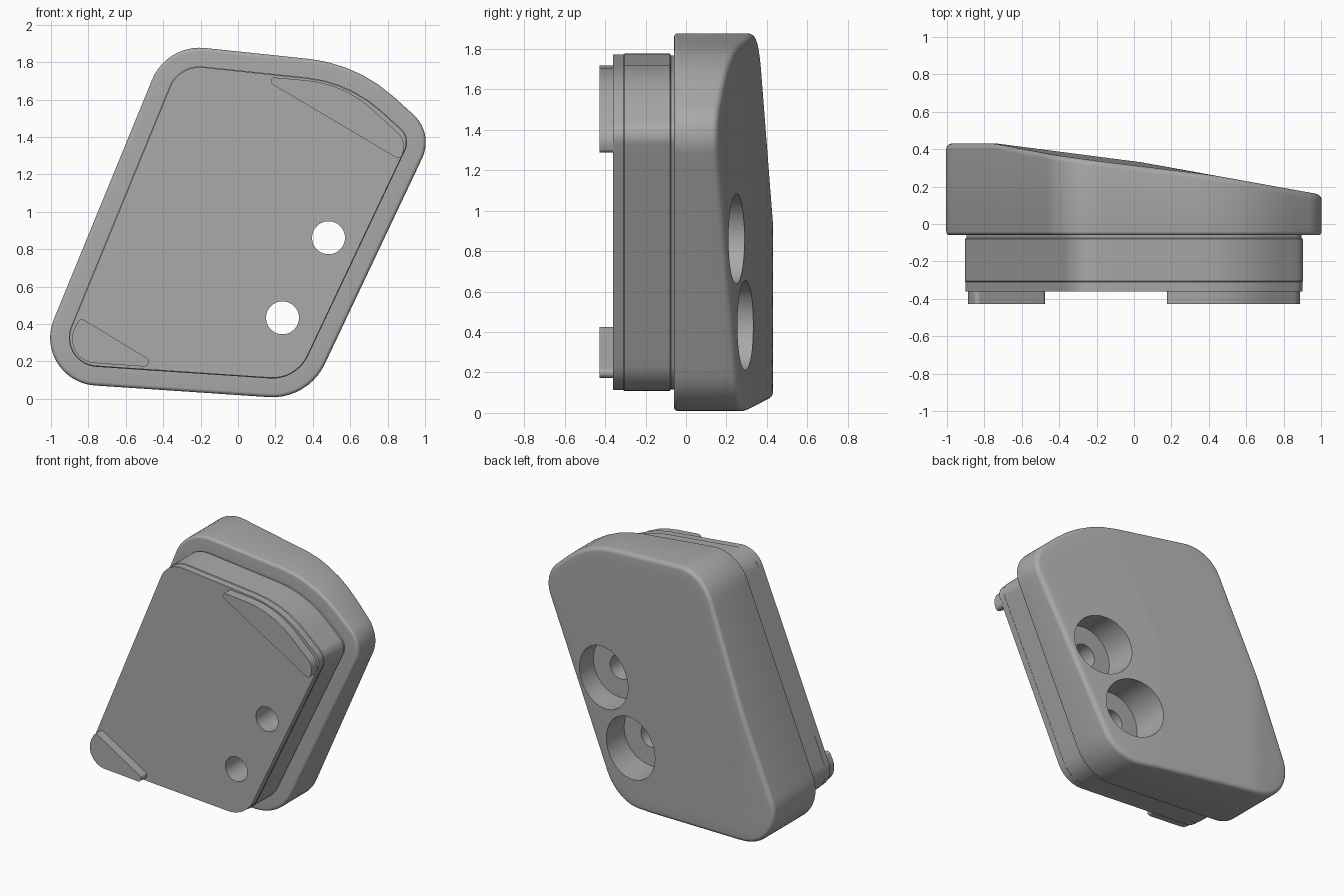
import bpy, bmesh, math
from mathutils import Vector

cube = bpy.data.objects.get("Cube")
if cube:
    bpy.data.objects.remove(cube, do_unlink=True)

grey = bpy.data.materials.new("plain grey")
grey.use_nodes = True
grey.diffuse_color = (0.4, 0.4, 0.4, 1)
grey.node_tree.nodes["Principled BSDF"].inputs["Base Color"].default_value = (0.4, 0.4, 0.4, 1)


def rounded_outline(corners, step=0.06):
    """Round each (x, z, radius) corner; return (point, inward normal) pairs."""
    out, n = [], len(corners)
    for i, (x, z, r) in enumerate(corners):
        p = Vector((x, z))
        a = (Vector(corners[i - 1][:2]) - p).normalized()
        b = (Vector(corners[(i + 1) % n][:2]) - p).normalized()
        half = a.angle(b) / 2
        centre = p + (a + b).normalized() * r / math.sin(half)
        start = p + a * r / math.tan(half)
        sweep = math.pi - 2 * half
        count = max(4, int(sweep / 0.11))
        arc = []
        for k in range(count + 1):
            t = sweep * k / count
            d = start - centre
            v = Vector((d.x * math.cos(t) - d.y * math.sin(t),
                        d.x * math.sin(t) + d.y * math.cos(t)))
            arc.append((centre + v, -v.normalized()))
        out.append(arc)
    # join the arcs with evenly divided straight runs
    result = []
    for i, arc in enumerate(out):
        result += arc
        p, nrm = arc[-1]
        q = out[(i + 1) % n][0][0]
        m = int((q - p).length / step)
        result += [(p.lerp(q, k / (m + 1)), nrm) for k in range(1, m + 1)]
    return result


def loft(name, rings, tip=None):
    """Skin closed rings; cap the first, and close the last with a cap or a fan."""
    bm = bmesh.new()
    loops = [[bm.verts.new(c) for c in ring] for ring in rings]
    n = len(loops[0])
    bm.faces.new(loops[0])
    for lo, hi in zip(loops, loops[1:]):
        for i in range(n):
            j = (i + 1) % n
            bm.faces.new((lo[i], hi[i], hi[j], lo[j]))
    if tip:
        t = bm.verts.new(tip)
        for i in range(n):
            bm.faces.new((loops[-1][i], t, loops[-1][(i + 1) % n]))
    else:
        bm.faces.new(loops[-1][::-1])
    bmesh.ops.recalc_face_normals(bm, faces=bm.faces)
    mesh = bpy.data.meshes.new(name)
    bm.to_mesh(mesh)
    bm.free()
    ob = bpy.data.objects.new(name, mesh)
    mesh.materials.append(grey)
    bpy.context.collection.objects.link(ob)
    return ob


def activate(ob):
    bpy.ops.object.select_all(action="DESELECT")
    ob.select_set(True)
    bpy.context.view_layer.objects.active = ob


def back_y(x, z):
    """Sloping faceted back: the lowest of a few planes."""
    return min(0.43, 0.335 - 0.13 * x, 0.337 - 0.18 * x, 0.361 - 0.126 * x - 0.026 * z)


# Housing: stepped front plug, wide rim and sloped back in one skin
outer = rounded_outline([(-1.12, 0.095, 0.256), (0.374, -0.005, 0.31),
                         (1.048, 1.42, 0.2), (0.638, 1.79, 0.8),
                         (-0.381, 1.897, 0.275)])


def inset(d):
    return [p + nrm * d for p, nrm in outer]


R = 0.03
quarter = [math.pi / 2 * k / 5 for k in range(6)]
profile = [(0.104, -0.36), (0.104, -0.31), (0.1, -0.305), (0.1, -0.08),
           (0.108, -0.075), (0.108, -0.06)]
profile += [(0.02 * (1 - math.sin(t)), -0.04 - 0.02 * math.cos(t)) for t in quarter]
rings = [[(p.x, y, p.y) for p in inset(d)] for d, y in profile]
for t in quarter:
    rings.append([(p.x, back_y(p.x, p.y) - R * (1 - math.sin(t)), p.y)
                  for p in inset(R * (1 - math.cos(t)))])
middle = Vector((0.0, 0.93))
for k in range(1, 16):
    pts = [p.lerp(middle, k / 16) for p in inset(R)]
    rings.append([(p.x, back_y(p.x, p.y), p.y) for p in pts])
housing = loft("housing", rings, (middle.x, back_y(*middle), middle.y))

# Two counterbored screw holes
for x, z in ((0.484, 0.861), (0.238, 0.433)):
    for radius, y0, y1 in ((0.088, -0.6, 0.3), (0.222, 0.05, 0.7)):
        bpy.ops.mesh.primitive_cylinder_add(vertices=64, radius=radius, depth=y1 - y0,
                                            location=(x, (y0 + y1) / 2, z),
                                            rotation=(math.pi / 2, 0, 0))
        cutter = bpy.context.object
        cutter.name = "hole_cutter"
        cutter.hide_render = True
        cutter.data.materials.append(grey)
        activate(housing)
        mod = housing.modifiers.new("hole", "BOOLEAN")
        mod.operation, mod.solver, mod.object = "DIFFERENCE", "EXACT", cutter
        bpy.ops.object.modifier_apply(modifier=mod.name)
        bpy.data.objects.remove(cutter, do_unlink=True)

# Raised corner pads on the front
pads = {
    "upper_pad": [(0.11, 1.725, 0.02), (0.87, 1.275, 0.025),
                  (0.9, 1.38, 0.1), (0.57, 1.685, 0.6)],
    "lower_pad": [(-0.845, 0.435, 0.025), (-0.96, 0.205, 0.13), (-0.4, 0.165, 0.025)],
}
parts = [housing]
for name, corners in pads.items():
    shape = [p for p, _ in rounded_outline(corners)]
    parts.append(loft(name, [[(p.x, y, p.y) for p in shape] for y in (-0.427, -0.35)]))

for ob in parts:
    activate(ob)
    bpy.ops.object.shade_smooth_by_angle(angle=math.radians(30))
